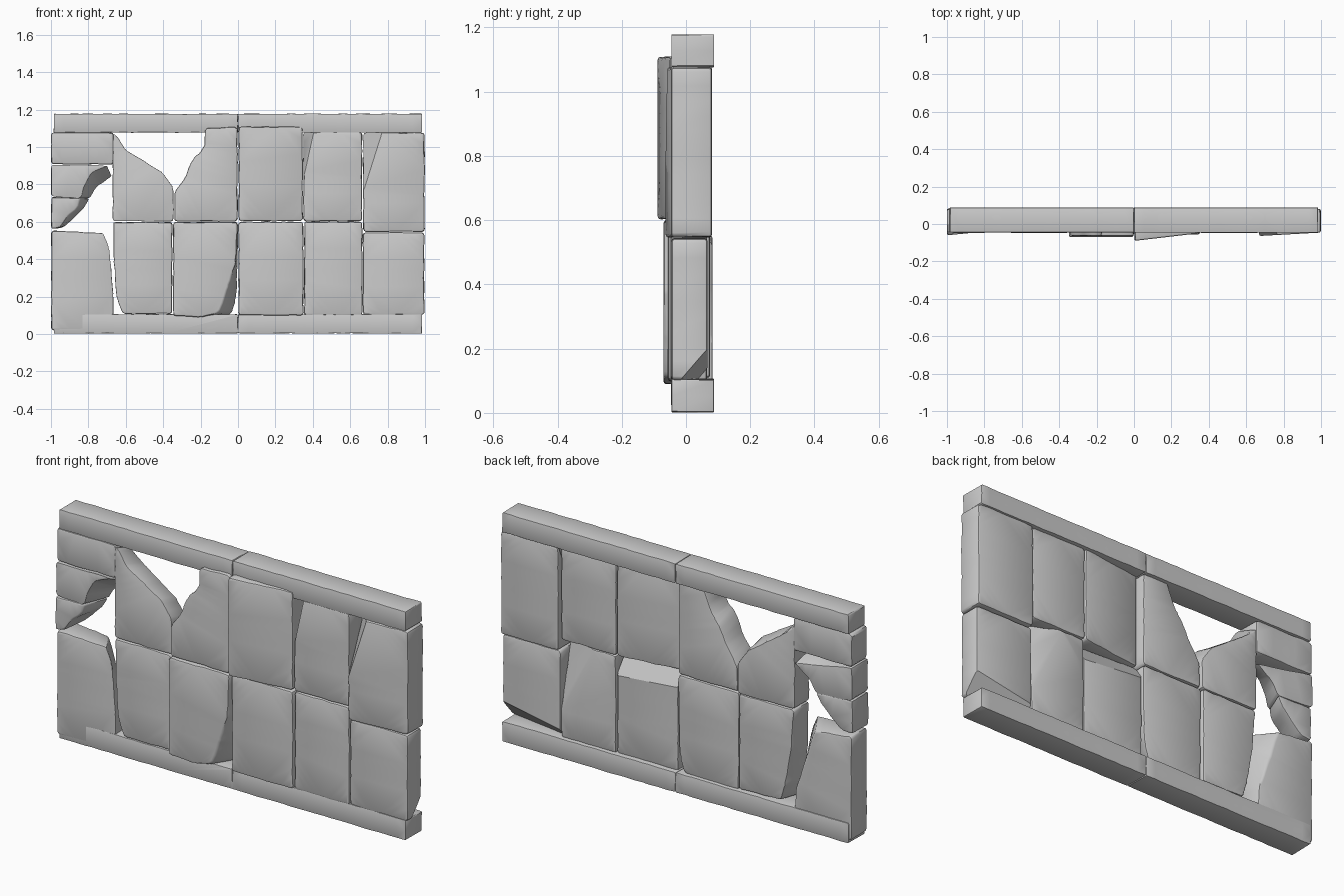
import bpy, bmesh, random
from mathutils import Vector

if "Cube" in bpy.data.objects:
    bpy.data.objects.remove(bpy.data.objects["Cube"])

random.seed(7)


def refine(front, back, r, step):
    """Soften the corners of two matching outlines and split long sides equally."""
    n = len(front)
    outs = ([], [])
    for i in range(n):
        length = max((Vector(o[(i + 1) % n]) - Vector(o[i])).length for o in (front, back))
        cuts = max(1, int(length / step))
        for o, out in zip((front, back), outs):
            p, a, b = Vector(o[i]), Vector(o[i - 1]), Vector(o[(i + 1) % n])
            da, db = a - p, b - p
            ra, rb = min(r, da.length * .3), min(r, db.length * .3)
            p0, p1 = p + da.normalized() * ra, p + db.normalized() * rb
            out += [p0, p * .4 + (p0 + p1) * .3, p1]
            end = b + (p - b).normalized() * min(r, db.length * .3 if db.length else r)
            out += [p1.lerp(end, k / cuts) for k in range(1, cuts)]
    return outs


def stone(name, front, back=None, yf=(-.045, -.045), yb=(.07, .07),
          chips=(), bevel=.009, jit=.0022, r=.014, step=.045):
    """Loft a worn stone; yf / yb give depth at its left and right ends."""
    back = back or front
    x0, x1 = min(p[0] for p in front), max(p[0] for p in front)
    f, b = refine(front, back, r, step)
    bm = bmesh.new()
    rings = []
    for pts, y in ((f, yf), (b, yb)):
        ring = []
        for p in pts:
            x, z = (c + random.uniform(-jit, jit) for c in p)
            ring.append(bm.verts.new((x, y[0] + (y[1] - y[0]) * (x - x0) / (x1 - x0), z)))
        rings.append(ring)
    caps = [bm.faces.new(ring) for ring in rings]
    n = len(f)
    for i in range(n):
        j = (i + 1) % n
        bm.faces.new((rings[0][i], rings[0][j], rings[1][j], rings[1][i]))
    bmesh.ops.recalc_face_normals(bm, faces=bm.faces)
    rim = [e for c in caps for e in c.edges]
    bmesh.ops.bevel(bm, geom=rim, offset=bevel, segments=2, profile=.5,
                    affect='EDGES', clamp_overlap=True)
    # slice off broken corners
    centre = sum((v.co for v in bm.verts), Vector()) / len(bm.verts)
    for chip in chips:
        p, q, s = map(Vector, chip)
        no = (q - p).cross(s - p).normalized()
        if no.dot(centre - p) > 0:
            no = -no
        cut = bmesh.ops.bisect_plane(bm, geom=bm.verts[:] + bm.edges[:] + bm.faces[:],
                                     plane_co=p, plane_no=no, clear_outer=True)
        edges = [e for e in cut['geom_cut'] if isinstance(e, bmesh.types.BMEdge)]
        bmesh.ops.holes_fill(bm, edges=edges, sides=0)
    bmesh.ops.triangulate(bm, faces=[g for g in bm.faces if len(g.verts) > 4])
    bmesh.ops.recalc_face_normals(bm, faces=bm.faces)
    me = bpy.data.meshes.new(name)
    bm.to_mesh(me)
    bm.free()
    ob = bpy.data.objects.new(name, me)
    bpy.context.collection.objects.link(ob)
    bpy.ops.object.select_all(action='DESELECT')
    ob.select_set(True)
    bpy.context.view_layer.objects.active = ob
    bpy.ops.object.shade_smooth_by_angle(angle=.6)


def rect(x0, x1, z0, z1):
    return [(x0, z0), (x1, z0), (x1, z1), (x0, z1)]


# top and bottom beams, two halves each
for part, z0, z1 in (("bottom", .003, .105), ("top", 1.077, 1.177)):
    for side, x0, x1 in (("left", -.984, -.001), ("right", .001, .984)):
        stone(f"{part}_beam_{side}", rect(x0, x1, z0, z1), yf=(-.045, -.045),
              yb=(.087, .087), bevel=.004, jit=.0015, r=.005)

# column 1: large lower stone and three broken courses
stone("column1_lower",
      [(-.998, .02), (-.665, .02), (-.665, .22), (-.685, .46), (-.715, .54), (-.998, .552)],
      [(-.998, .02), (-.665, .02), (-.68, .2), (-.745, .38), (-.79, .53), (-.998, .552)],
      yf=(-.047, -.043), yb=(.083, .083))
stone("column1_course_top", rect(-.998, -.665, .907, 1.077), yb=(.08, .08))
stone("column1_course_middle",
      [(-.998, .735), (-.84, .725), (-.82, .8), (-.78, .865), (-.69, .9), (-.998, .905)],
      [(-.998, .735), (-.79, .725), (-.765, .775), (-.73, .805), (-.67, .845), (-.998, .905)],
      yf=(-.05, -.045), yb=(.08, .08))
stone("column1_course_bottom",
      [(-.998, .56), (-.95, .57), (-.91, .63), (-.86, .67), (-.84, .725), (-.998, .733)],
      [(-.998, .56), (-.93, .57), (-.87, .625), (-.825, .67), (-.79, .725), (-.998, .733)],
      yf=(-.06, -.045), yb=(.075, .08))

# column 2: broken top, worn lower edge
stone("column2_upper",
      [(-.67, .602), (-.345, .602), (-.345, .78), (-.4, .86), (-.5, .925), (-.6, .985),
       (-.64, 1.05), (-.668, 1.072)],
      [(-.67, .602), (-.345, .602), (-.345, .75), (-.4, .83), (-.5, .9), (-.58, .955),
       (-.64, 1.0), (-.668, 1.03)], yb=(.075, .075))
stone("column2_lower",
      [(-.62, .108), (-.352, .108), (-.352, .598), (-.668, .598), (-.665, .4), (-.652, .2)],
      [(-.59, .115), (-.352, .108), (-.352, .598), (-.665, .598), (-.65, .4), (-.615, .2)],
      yf=(-.047, -.047), yb=(.075, .075))

# column 3: pushed forward, broken top and chipped lower corner
stone("column3_upper",
      [(-.34, .602), (-.003, .602), (-.003, 1.105), (-.178, 1.1), (-.178, 1.01), (-.21, .965),
       (-.245, .93), (-.285, .835), (-.338, .765)],
      [(-.34, .602), (-.003, .602), (-.003, 1.105), (-.14, 1.1), (-.175, 1.01), (-.205, .95),
       (-.235, .91), (-.28, .82), (-.338, .73)],
      yf=(-.063, -.065), yb=(.068, .066))
stone("column3_lower",
      [(-.345, .098), (-.2, .09), (-.1, .115), (-.055, .25), (-.012, .38), (-.002, .598), (-.347, .598)],
      [(-.345, .098), (-.2, .092), (-.03, .105), (-.006, .2), (-.002, .38), (-.002, .598), (-.347, .598)],
      yf=(-.07, -.07), yb=(.066, .066))

# column 4: upper stone twisted, lower stone broken at the back
stone("column4_upper", rect(.004, .345, .603, 1.108), yf=(-.09, -.05), yb=(.025, .07))
stone("column4_lower", rect(.003, .35, .1, .6), yf=(-.058, -.056), yb=(.06, .06),
      chips=[((0, .06, .53), (.35, .06, .5), (.2, .0, .6))])

# column 5
stone("column5_upper", rect(.35, .663, .603, 1.08), yf=(-.046, -.046), yb=(.068, .068),
      chips=[((.405, -.046, 1.08), (.35, -.046, .83), (.355, .05, 1.08))])
stone("column5_lower", rect(.354, .665, .1, .6), yf=(-.048, -.048), yb=(.065, .065),
      chips=[((.665, .065, .22), (.48, .065, .6), (.665, .0, .5))])

# column 6
stone("column6_upper", rect(.67, .997, .547, 1.077), yf=(-.064, -.046), yb=(.081, .081),
      chips=[((.77, -.058, 1.077), (.67, -.064, .76), (.69, .05, 1.077))])
stone("column6_lower", rect(.668, .995, .102, .543), yf=(-.047, -.045), yb=(.067, .067),
      chips=[((.995, .067, .2), (.67, .067, .14), (.9, .0, .105))])
